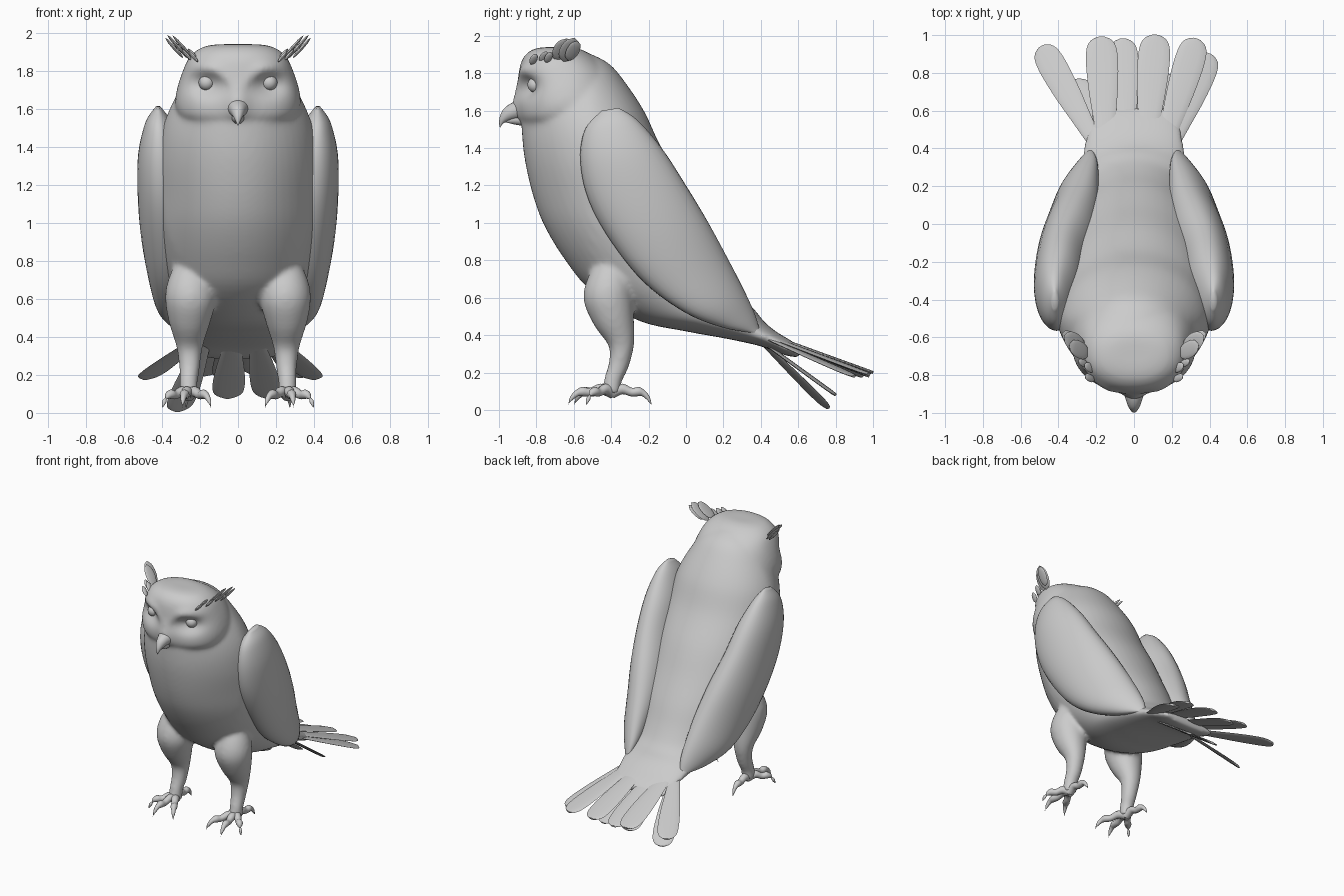
import bpy, bmesh, math
from mathutils import Vector as V

if "Cube" in bpy.data.objects:
    bpy.data.objects.remove(bpy.data.objects["Cube"])

grey = bpy.data.materials.new("plain grey")
grey.use_nodes = True
grey.diffuse_color = (0.6, 0.6, 0.6, 1)
grey.node_tree.nodes["Principled BSDF"].inputs["Base Color"].default_value = (0.6, 0.6, 0.6, 1)


def finish(bm, name, angle=40):
    bmesh.ops.recalc_face_normals(bm, faces=bm.faces)
    mesh = bpy.data.meshes.new(name)
    bm.to_mesh(mesh)
    bm.free()
    mesh.materials.append(grey)
    ob = bpy.data.objects.new(name, mesh)
    bpy.context.collection.objects.link(ob)
    bpy.ops.object.select_all(action='DESELECT')
    ob.select_set(True)
    bpy.context.view_layer.objects.active = ob
    bpy.ops.object.shade_smooth_by_angle(angle=math.radians(angle))
    return ob


def spline(a, b, c, d, t):
    return 0.5 * (2 * b + (c - a) * t + (2 * a - 5 * b + 4 * c - d) * t * t
                  + (3 * b - a - 3 * c + d) * t ** 3)


def loft(bm, rings, sides=24, steps=4, power=2, warp=None):
    """Skin smoothly interpolated rings, each given as centre and two half axes."""
    dense, last = [], len(rings) - 1
    for i in range(last):
        four = [rings[min(max(i + k, 0), last)] for k in (-1, 0, 1, 2)]
        for s in range(steps):
            dense.append([spline(*(r[j] for r in four), s / steps) for j in range(3)])
    dense.append(rings[-1])
    bend = lambda q: math.copysign(abs(q) ** (2 / power), q)
    loops = []
    for c, u, v in dense:
        loop = []
        for k in range(sides):
            a = math.tau * k / sides
            p = c + u * bend(math.cos(a)) + v * bend(math.sin(a))
            loop.append(bm.verts.new(warp(p) if warp else p))
        loops.append(loop)
    for a, b in zip(loops, loops[1:]):
        for k in range(sides):
            n = (k + 1) % sides
            bm.faces.new((a[k], a[n], b[n], b[k]))
    bm.faces.new(loops[0])
    bm.faces.new(loops[-1])


def slices(rows):
    """Rings from front point (y, z), back point (y, z) and half width."""
    return [(V((0, (fy + by) / 2, (fz + bz) / 2)), V((w, 0, 0)),
             V((0, (by - fy) / 2, (bz - fz) / 2))) for fy, fz, by, bz, w in rows]


def tube(bm, points, radii, sides=12, steps=4):
    """Tapered limb along a path."""
    pts, rings = [V(p) for p in points], []
    for i, p in enumerate(pts):
        d = (pts[min(i + 1, len(pts) - 1)] - pts[max(i - 1, 0)]).normalized()
        u = d.cross(V((0, 1, 0)) if abs(d.z) > 0.8 else V((0, 0, 1))).normalized()
        rings.append((p, u * radii[i], d.cross(u) * radii[i]))
    loft(bm, rings, sides, steps)


def chest_shape(p):
    """Narrow the breast towards the front."""
    return V((p.x * (1 - 0.45 * max(0, -0.5 - p.y)), p.y, p.z))


def face_shape(p):
    """Hollow the eye sockets and raise the arched brows."""
    if p.y > -0.6:
        return p
    x, z = abs(p.x), p.z
    bump = lambda cx, cz, sx, sz: math.exp(-((x - cx) / sx) ** 2 - ((z - cz) / sz) ** 2)
    arch = 1.815 - 0.1 * math.exp(-(x / 0.08) ** 2)
    push = 0.06 * bump(0.165, 1.725, 0.09, 0.06)
    push -= 0.025 * math.exp(-((z - arch) / 0.035) ** 2) * bump(0.15, 1.8, 0.12, 0.2)
    push -= 0.035 * bump(0, 1.62, 0.06, 0.08)
    return p + V((0, push, 0))


# Body, head and thighs fused into one smooth skin
bm = bmesh.new()
loft(bm, slices([
    (-.72, 1.82, -.50, 1.90, .16), (-.82, 1.72, -.41, 1.85, .25),
    (-.875, 1.60, -.335, 1.765, .32),
    (-.875, 1.45, -.225, 1.60, .39), (-.855, 1.3, -.135, 1.41, .415),
    (-.81, 1.12, -.005, 1.2, .415), (-.75, .97, .10, 1.0, .41),
    (-.645, .80, .2, .82, .39), (-.51, .64, .27, .68, .36),
    (-.26, .48, .33, .58, .32), (0, .42, .38, .52, .3),
    (.22, .38, .42, .47, .28), (.40, .34, .48, .42, .26), (.52, .295, .57, .365, .24),
    (.60, .28, .62, .325, .21)]), 48, 5, 2.05, chest_shape)
loft(bm, slices([(f, z, b, z, w) for z, f, b, w in (
    (1.94, -.75, -.62, .10), (1.927, -.82, -.56, .18), (1.88, -.872, -.48, .25),
    (1.80, -.895, -.40, .29), (1.70, -.90, -.36, .322), (1.62, -.895, -.36, .33),
    (1.56, -.885, -.42, .305), (1.515, -.855, -.5, .24))]), 96, 6, 2.2, face_shape)
for s in (1, -1):
    tube(bm, [(s * .23, -.36, .84), (s * .245, -.40, .70), (s * .25, -.415, .60),
              (s * .255, -.385, .48), (s * .255, -.345, .35), (s * .255, -.36, .24),
              (s * .26, -.39, .16), (s * .26, -.40, .09)],
         [.07, .12, .134, .11, .07, .055, .048, .05], 24)
body = finish(bm, "body", 180)
remesh = body.modifiers.new("fuse", 'REMESH')
remesh.mode, remesh.voxel_size, remesh.use_smooth_shade = 'VOXEL', 0.013, True
soften = body.modifiers.new("soften", 'SMOOTH')
soften.factor, soften.iterations = 0.5, 12

# Beak, upper and lower
bm = bmesh.new()
beak = [(V((0, y, z)), V((w, 0, 0)), V((0, dy, dz))) for y, z, w, dy, dz in (
    (-.85, 1.605, .075, -.01, .062), (-.91, 1.597, .05, -.02, .045),
    (-.95, 1.58, .036, -.024, .03), (-.976, 1.557, .023, -.018, .015),
    (-.989, 1.535, .012, -.01, .006), (-.995, 1.512, .002, -.002, .001))]
loft(bm, beak, 20)
tube(bm, [(0, -.85, 1.555), (0, -.92, 1.552), (0, -.965, 1.542)], [.04, .026, .004])
finish(bm, "beak")

wing_rows = [((.42, -.45, 1.60), (.42, -.36, 1.615), .015),
             ((.415, -.54, 1.5), (.42, -.26, 1.55), .07),
             ((.41, -.565, 1.33), (.40, -.13, 1.40), .12),
             ((.405, -.52, 1.12), (.37, 0, 1.2), .14),
             ((.40, -.40, .9), (.315, .12, 1.0), .15),
             ((.395, -.22, .68), (.26, .22, .81), .135),
             ((.385, 0, .52), (.225, .3, .65), .1),
             ((.325, .2, .44), (.21, .36, .52), .057),
             ((.26, .37, .41), (.22, .39, .43), .012)]

for s, side in ((1, "left"), (-1, "right")):
    flip = lambda p: V((s * p[0], p[1], p[2]))

    # Folded wing
    bm = bmesh.new()
    rings = []
    for f, b, thick in wing_rows:
        half = (V(b) - V(f)) / 2
        out = V((half.y, -half.x, 0)).normalized()
        rings.append((flip((V(f) + V(b)) / 2), flip(half), flip(out * thick)))
    loft(bm, rings, 32, 5)
    finish(bm, side + "_wing", 60)

    # Eye
    bm = bmesh.new()
    bmesh.ops.create_uvsphere(bm, u_segments=24, v_segments=16, radius=.042)
    bmesh.ops.translate(bm, verts=bm.verts, vec=(s * .165, -.805, 1.738))
    finish(bm, side + "_eye")

    # Foot: toes running into curved claws
    bm = bmesh.new()
    for tx, ty in ((.365, -.50), (.285, -.575), (.17, -.55), (.27, -.235)):
        a, t = V((.26, -.395, 0)), V((tx, ty, 0))
        path = [flip(a.lerp(t, k) + V((0, 0, z))) for k, z in (
            (0, .095), (.35, .112), (.65, .095), (.88, .098), (1.05, .088), (1.2, .063), (1.31, .03))]
        tube(bm, path, [.034, .028, .023, .025, .017, .011, .002])
    finish(bm, side + "_foot")

    # Ear tuft leaves
    bm = bmesh.new()
    for x, y, z, length, width in ((.29, -.665, 1.925, .085, .046), (.315, -.625, 1.925, .09, .05),
                                   (.335, -.605, 1.92, .075, .035), (.235, -.76, 1.885, .045, .024),
                                   (.235, -.815, 1.875, .04, .02), (.27, -.735, 1.885, .04, .02)):
        d = V((.62, .33, .7)).normalized()
        n = V((-.72, 0, .68))
        n = (n - d * n.dot(d)).normalized()
        w = n.cross(d)
        rings = []
        for k in range(9):
            q = -1 + k / 4
            r = max(.04, math.sqrt(1 - q * q))
            rings.append((flip(V((x, y, z)) + d * length * q), flip(w * width * r), flip(n * .009 * r)))
        loft(bm, rings, 14, 1)
    finish(bm, side + "_ear_tuft")

# Tail feathers: root, tip and half width of each thin blade
feathers = [((-.21, .44, .39), (-.49, .94, .18), .075), ((-.15, .42, .41), (-.175, .99, .20), .085),
            ((-.04, .42, .40), (-.06, .98, .18), .08), ((.07, .42, .41), (.115, 1.0, .20), .085),
            ((.16, .42, .40), (.33, .98, .19), .08), ((.21, .44, .38), (.40, .90, .18), .075),
            ((-.18, .40, .37), (-.32, .76, .01), .08), ((-.03, .40, .37), (-.055, .80, .08), .085),
            ((.10, .40, .37), (.16, .80, .08), .08)]
bm = bmesh.new()
for root, tip, width in feathers:
    root, tip = V(root), V(tip)
    d = (tip - root).normalized()
    u = d.cross(V((0, 0, 1))).normalized()
    n = u.cross(d)
    rings = [(root.lerp(tip, t), u * width * w, n * .008) for t, w in (
        (0, .5), (.25, .7), (.5, .9), (.75, 1), (.9, .92), (.97, .65), (1, .25))]
    loft(bm, rings, 12, 3)
finish(bm, "tail_feathers")
